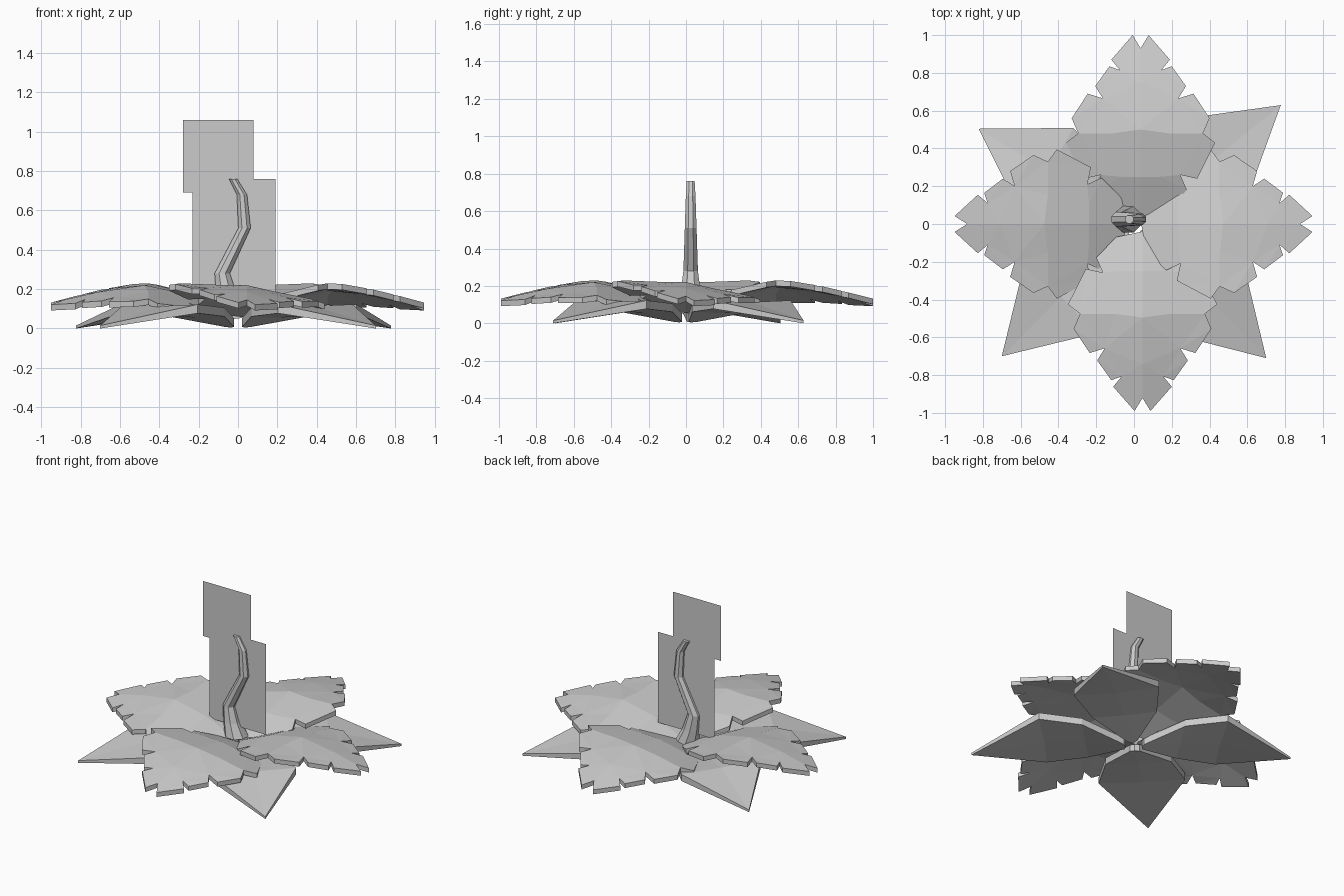
import bpy, bmesh
from math import cos, sin, radians, pi
from mathutils import Vector
from mathutils.geometry import delaunay_2d_cdt

if "Cube" in bpy.data.objects:
    bpy.data.objects.remove(bpy.data.objects["Cube"])


def finish(name, bm):
    me = bpy.data.meshes.new(name)
    bmesh.ops.recalc_face_normals(bm, faces=bm.faces)
    bm.to_mesh(me)
    bm.free()
    ob = bpy.data.objects.new(name, me)
    bpy.context.collection.objects.link(ob)
    return ob


def lerp_profile(points, t):
    if t <= points[0][0]:
        return points[0][1]
    for (a, za), (b, zb) in zip(points, points[1:]):
        if t <= b:
            return za + (zb - za) * (t - a) / (b - a)
    return points[-1][1]


def slab(name, half, inner, angle, length, shift, height, thick):
    """Mirrored outline (width, length), bent by height() and thickened downwards."""
    right = [Vector(p) for p in half]
    left = [Vector((-p[0], p[1])) for p in half if p[0] > 0]
    outline = right + left[::-1]
    outline.reverse()
    pts = outline + [Vector(p) for p in inner]
    res = delaunay_2d_cdt(pts, [], [list(range(len(outline)))], 1, 1e-5)
    a = radians(angle)
    bm = bmesh.new()

    def place(p, z):
        w, l = p.x + shift, p.y * length
        return (l * cos(a) + w * sin(a), l * sin(a) - w * cos(a), z)

    top = [bm.verts.new(place(p, height(p.x, p.y))) for p in res[0]]
    bot = [bm.verts.new(place(p, max(0, height(p.x, p.y) - thick))) for p in res[0]]
    used = set()
    for f in res[2]:
        bm.faces.new([top[i] for i in f])
        bm.faces.new([bot[i] for i in reversed(f)])
        used.update(zip(f, list(f[1:]) + [f[0]]))
    for i, j in used:
        if (j, i) not in used:
            bm.faces.new((top[j], top[i], bot[i], bot[j]))
    return finish(name, bm)


# Serrated upper leaves, each rolled a little so they overlap like a pinwheel
leaf_half = [(0, .93), (.042, 1), (.155, .87), (.11, .815), (.165, .835), (.24, .73),
             (.20, .665), (.28, .69), (.365, .56), (.33, .48), (.395, .43), (.30, .24),
             (.21, .26), (.245, .18), (.14, .07), (0, .04)]
leaf_inner = [(0, .25), (0, .5), (0, .75), (.15, .48), (-.15, .48), (.1, .25), (-.1, .25)]
leaf_arch = [(.04, .085), (.25, .17), (.5, .22), (.75, .185), (1, .13)]


def leaf_height(w, l):
    return lerp_profile(leaf_arch, l) + .12 * w - .08 * abs(w)


for side, angle, length, shift in (("back", 90, 1, .035), ("left", 180, .95, 0),
                                   ("front", 270, .99, -.045), ("right", 0, .945, 0)):
    slab("serrated_leaf_" + side, leaf_half, leaf_inner, angle, length, shift,
         leaf_height, .03)

# Pointed lower leaves resting on the ground at their tips
pointed_half = [(0, 1), (.265, .56), (.2, .3), (.03, .06), (0, .05)]
pointed_inner = [(0, .55), (0, .3)]
pointed_arch = [(.05, .05), (.3, .10), (.57, .115), (1, .015)]
for i, (angle, length) in enumerate(((39, 1), (148.5, .965), (225, .99), (314.6, .997))):
    slab(f"pointed_leaf_{i + 1}", pointed_half, pointed_inner, angle, length, 0,
         lambda w, l: lerp_profile(pointed_arch, l) + .03 * abs(w), .045)

# Wavy tapering stalk: (x, z, radius) of each ring
stalk = [(-.03, .09, .075), (-.06, .18, .056), (-.08, .28, .042),
         (.033, .51, .034), (.02, .68, .028), (-.025, .76, .023)]
SIDES = 8
bm = bmesh.new()
rings = []
for x, z, r in stalk:
    rings.append([bm.verts.new((x + r * cos((k + .5) * 2 * pi / SIDES),
                                .025 + r * sin((k + .5) * 2 * pi / SIDES), z))
                  for k in range(SIDES)])
for lo, hi in zip(rings, rings[1:]):
    for k in range(SIDES):
        n = (k + 1) % SIDES
        bm.faces.new((lo[k], lo[n], hi[n], hi[k]))
bm.faces.new(rings[-1])
bm.faces.new(rings[0][::-1])
finish("stalk", bm)

# Flat upright cards that carry the blossom
for name, x0, x1, z0, z1 in (("lower_blossom_card", -.23, .19, .15, .76),
                             ("upper_blossom_card", -.28, .08, .69, 1.06)):
    bm = bmesh.new()
    bm.faces.new([bm.verts.new((x, .025, z))
                  for x, z in ((x0, z0), (x1, z0), (x1, z1), (x0, z1))])
    finish(name, bm)
